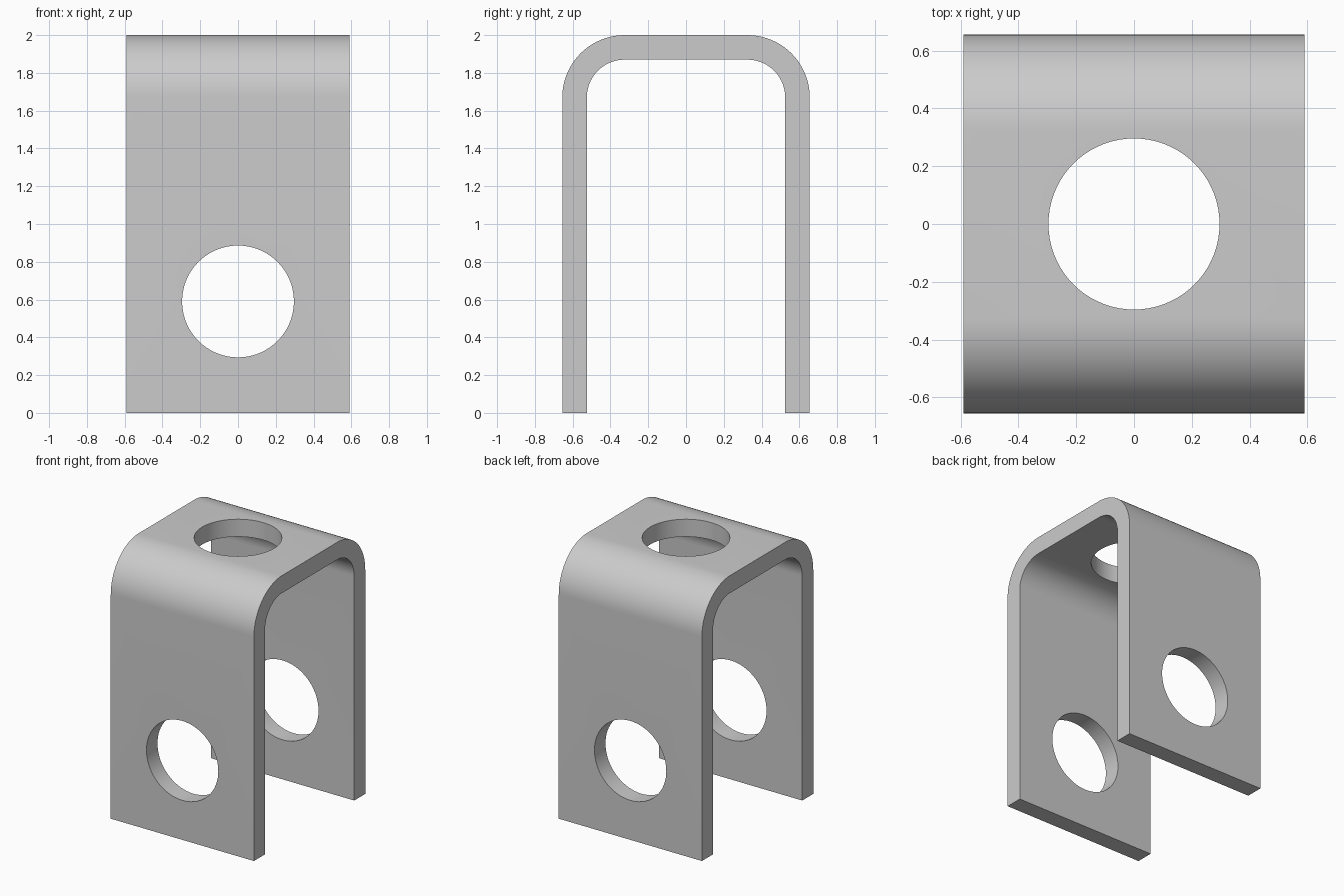
import bpy, bmesh
from math import pi, cos, sin, radians
from mathutils import Matrix

cube = bpy.data.objects.get("Cube")
if cube:
    bpy.data.objects.remove(cube, do_unlink=True)

WIDTH, HALF_DEPTH, HEIGHT = 1.18, 0.655, 2.0
THICK, BEND = 0.13, 0.33          # sheet thickness and outer bend radius
HOLE_R, HOLE_Z = 0.296, 0.59
STEPS = 20

steel = bpy.data.materials.new("plain_grey_steel")
steel.use_nodes = True
GREY = (0.6, 0.6, 0.6, 1)
steel.diffuse_color = GREY
steel.node_tree.nodes["Principled BSDF"].inputs["Base Color"].default_value = GREY


def add_object(name, bm):
    mesh = bpy.data.meshes.new(name)
    bmesh.ops.recalc_face_normals(bm, faces=bm.faces)
    bm.to_mesh(mesh)
    bm.free()
    obj = bpy.data.objects.new(name, mesh)
    bpy.context.collection.objects.link(obj)
    mesh.materials.append(steel)
    return obj


def bent_line(inset):
    """Half of the U, from the foot up round the bend, then its mirror."""
    r = BEND - inset
    cy, cz = HALF_DEPTH - BEND, HEIGHT - BEND
    half = [(HALF_DEPTH - inset, 0)]
    for i in range(STEPS + 1):
        a = pi / 2 * i / STEPS
        half.append((cy + r * cos(a), cz + r * sin(a)))
    return half + [(-y, z) for y, z in reversed(half)]


# Bent strap: U-shaped profile extruded across the width
bm = bmesh.new()
outline = bent_line(0) + bent_line(THICK)[::-1]
face = bm.faces.new([bm.verts.new((-WIDTH / 2, y, z)) for y, z in outline])
new = bmesh.ops.extrude_face_region(bm, geom=[face])["geom"]
bmesh.ops.translate(bm, vec=(WIDTH, 0, 0),
                    verts=[v for v in new if isinstance(v, bmesh.types.BMVert)])
bracket = add_object("u_bracket", bm)


# Round holes: one through both legs, one through the top
def drill(name, matrix, depth):
    cutter_bm = bmesh.new()
    bmesh.ops.create_cone(cutter_bm, cap_ends=True, segments=72, radius1=HOLE_R,
                          radius2=HOLE_R, depth=depth, matrix=matrix)
    cutter = add_object(name, cutter_bm)
    cutter.hide_render = True
    mod = bracket.modifiers.new(name, "BOOLEAN")
    mod.operation, mod.solver, mod.object = "DIFFERENCE", "EXACT", cutter
    bpy.context.view_layer.objects.active = bracket
    bpy.ops.object.modifier_apply(modifier=name)
    bpy.data.objects.remove(cutter, do_unlink=True)


drill("leg_hole_cutter",
      Matrix.Translation((0, 0, HOLE_Z)) @ Matrix.Rotation(pi / 2, 4, "X"), 2)
drill("top_hole_cutter", Matrix.Translation((0, 0, HEIGHT)), 0.6)

# Smooth bends and hole walls, crisp edges
bpy.ops.object.select_all(action="DESELECT")
bracket.select_set(True)
bpy.context.view_layer.objects.active = bracket
bpy.ops.object.shade_smooth_by_angle(angle=radians(30))
